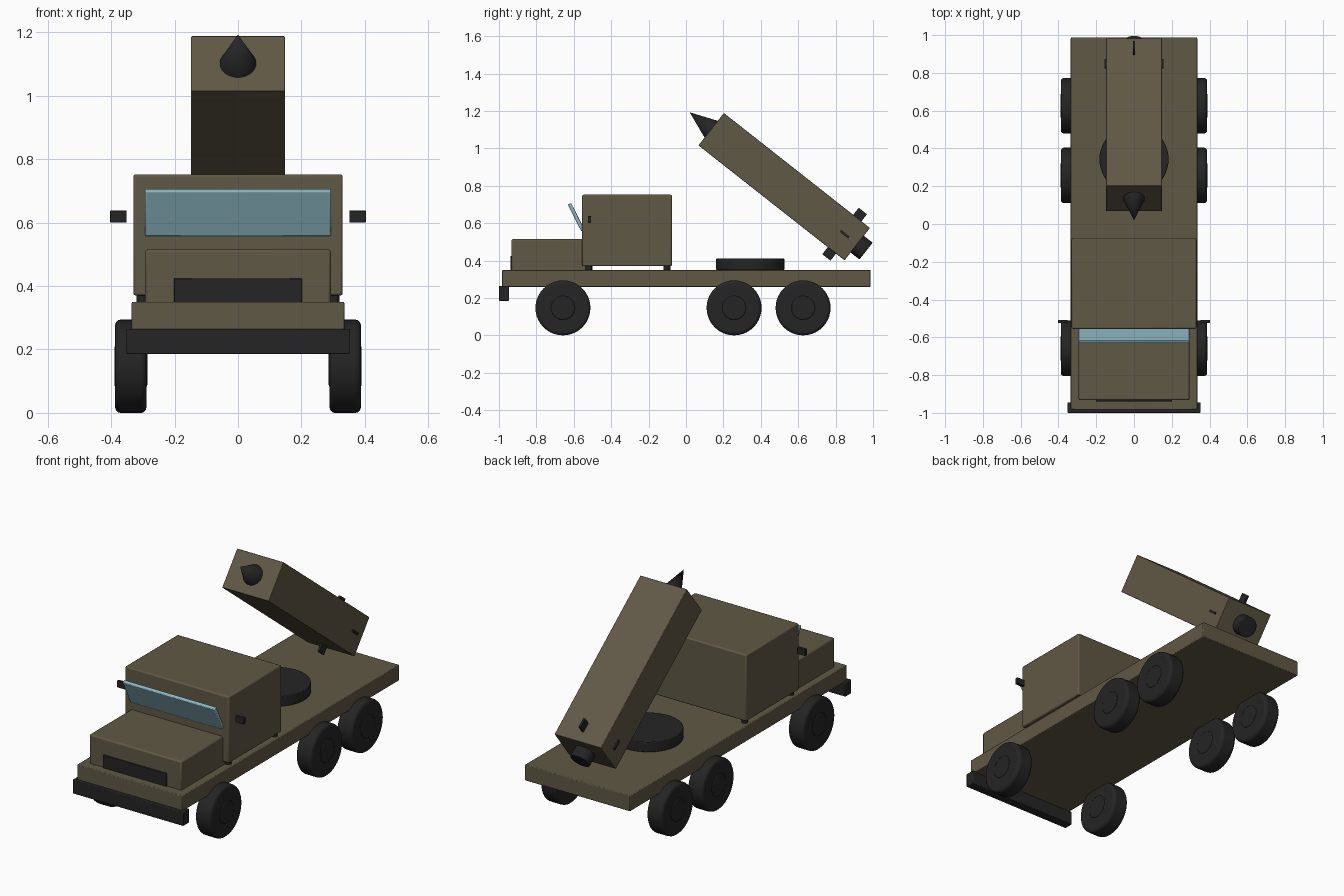
import bpy, math
from mathutils import Matrix, Vector

if "Cube" in bpy.data.objects:
    bpy.data.objects.remove(bpy.data.objects["Cube"])

def mat(name, r, g, b):
    m = bpy.data.materials.new(name)
    m.diffuse_color = (r, g, b, 1)
    m.use_nodes = True
    m.node_tree.nodes["Principled BSDF"].inputs["Base Color"].default_value = m.diffuse_color
    return m

OLIVE = mat("olive drab", 0.118, 0.098, 0.06)
BLACK = mat("rubber black", 0.018, 0.018, 0.019)
GLASS = mat("pale blue glass", 0.27, 0.48, 0.55)

def finish(o, name, m, bevel=0, seg=2):
    o.name = name
    o.data.materials.append(m)
    if bevel:
        b = o.modifiers.new("bevel", 'BEVEL')
        b.width, b.segments = bevel, seg
        b.limit_method, b.angle_limit = 'ANGLE', math.radians(40)
    bpy.ops.object.shade_smooth_by_angle(angle=math.radians(35))
    return o

def box(name, m, x, y, z, bevel=0.004):
    """Box from (min, max) ranges."""
    c = [(a + b) / 2 for a, b in (x, y, z)]
    bpy.ops.mesh.primitive_cube_add(size=1, location=c)
    o = bpy.context.object
    s = [b - a for a, b in (x, y, z)]
    o.data.transform(Matrix.Diagonal((*s, 1)))
    return finish(o, name, m, bevel)

def rod(name, m, r, depth, loc, rot=(0, 0, 0), r2=None, bevel=0, verts=40, seg=2):
    bpy.ops.mesh.primitive_cone_add(vertices=verts, radius1=r, radius2=r if r2 is None else r2,
                                    depth=depth, location=loc, rotation=rot)
    return finish(bpy.context.object, name, m, bevel, seg)

# Chassis, bumper, hood, grille, cab
box("flatbed", OLIVE, (-.335, .335), (-.983, .987), (.26, .35))
box("bumper", BLACK, (-.352, .352), (-1.0, -.945), (.185, .265))
box("hood", OLIVE, (-.293, .293), (-.933, -.5), (.34, .515), .008)
box("grille", BLACK, (-.202, .202), (-.939, -.92), (.345, .424), .002)
box("cab", OLIVE, (-.33, .33), (-.555, -.075), (.37, .752), .007)

# Windshield leaning forward
w = box("windshield", GLASS, (-.293, .293), (-.01, .01), (-.08, .08), .004)
w.location = (0, -.587, .632)
w.rotation_euler = (math.radians(27), 0, 0)

# Mirrors and cab mounts
for s, side in ((-1, "left"), (1, "right")):
    xs = sorted((s * .351, s * .403))
    box("mirror_" + side, BLACK, xs, (-.524, -.507), (.6, .638), .002)
    for y, end in ((-.52, "front"), (-.102, "rear")):
        rod(f"cab_mount_{end}_{side}", BLACK, .018, .04, (s * .302, y, .36), verts=16)
    # Wheels: rounded tyre plus slightly proud hub
    for i, y in enumerate((-.658, .257, .626)):
        rot = (0, math.pi / 2, 0)
        rod(f"tyre_{i}_{side}", BLACK, .147, .098, (s * .338, y, .147), rot, bevel=.016, seg=3)
        rod(f"hub_{i}_{side}", BLACK, .065, .104, (s * .338, y, .147), rot, bevel=.006, verts=28)

# Turntable
rod("turntable", BLACK, .183, .06, (0, .343, .38), bevel=.004, verts=48)

# Launcher: built along local y (rear = +y), then tilted
TILT = Matrix.Translation((0, .525, .795)) @ Matrix.Rotation(math.radians(-38.2), 4, 'X')
def tilt(o):
    o.matrix_world = TILT @ Matrix.Translation(o.location) @ o.rotation_euler.to_matrix().to_4x4()

parts = [
    box("launcher_box", OLIVE, (-.148, .148), (-.497, .497), (-.11, .11), .003),
    rod("missile_body", BLACK, .057, 1.054, (0, .03, 0), (math.pi / 2, 0, 0), bevel=.004),
    rod("missile_nose", BLACK, .057, .146, (0, -.57, 0), (math.pi / 2, 0, 0), r2=0),
    box("fins_vertical", BLACK, (-.006, .006), (.383, .439), (-.158, .158), 0),
    box("fins_horizontal", BLACK, (-.157, .157), (.383, .439), (-.006, .006), 0),
]
for p in parts:
    tilt(p)
